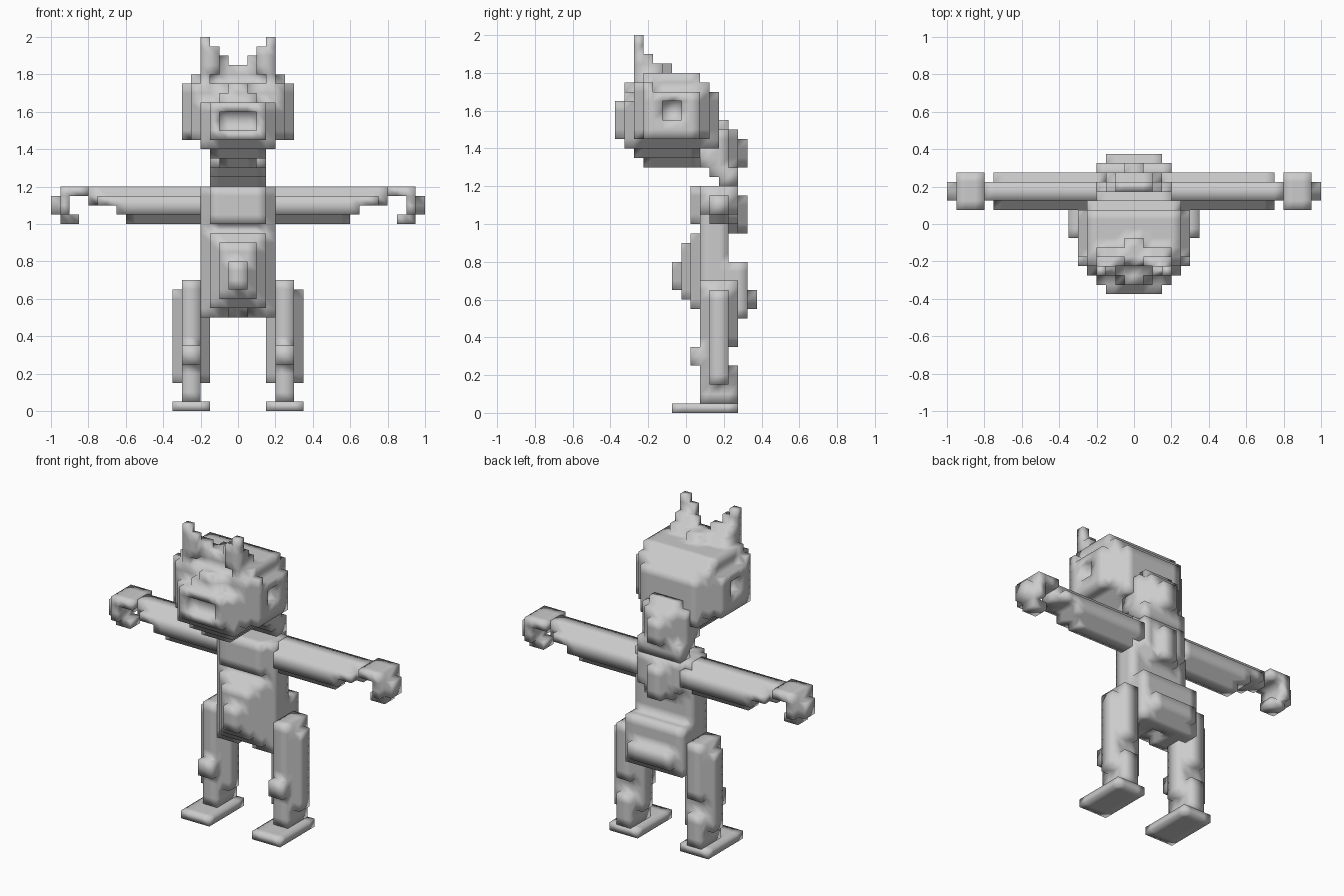
import bpy, bmesh

if "Cube" in bpy.data.objects:
    bpy.data.objects.remove(bpy.data.objects["Cube"])

U = 0.05  # block size
grey = bpy.data.materials.new("plain grey")
grey.diffuse_color = (0.6, 0.6, 0.6, 1)
grey.use_nodes = True
grey.node_tree.nodes["Principled BSDF"].inputs["Base Color"].default_value = grey.diffuse_color


def cells(boxes, mirror):
    """Cells filled by boxes (x0, x1, y0, y1, z0, z1), in block units."""
    out = set()
    for x0, x1, y0, y1, z0, z1 in boxes:
        for x in range(x0, x1):
            for y in range(y0, y1):
                for z in range(z0, z1):
                    out.add((x, y, z))
                    if mirror:
                        out.add((-1 - x, y, z))
    return out


def skin(name, solid):
    """Outer skin of a set of cells, flat areas merged."""
    bm = bmesh.new()
    verts = {}

    def vert(p):
        if p not in verts:
            verts[p] = bm.verts.new((p[0] * U, p[1] * U + U / 2, p[2] * U))
        return verts[p]

    for c in sorted(solid):
        for a in range(3):
            b, d = (a + 1) % 3, (a + 2) % 3
            for side in (0, 1):
                n = list(c)
                n[a] += 2 * side - 1
                if tuple(n) in solid:
                    continue
                quad = []
                for u, v in ((0, 0), (1, 0), (1, 1), (0, 1)):
                    p = list(c)
                    p[a] += side
                    p[b] += u
                    p[d] += v
                    quad.append(vert(tuple(p)))
                bm.faces.new(quad if side else quad[::-1])
    bmesh.ops.dissolve_limit(bm, angle_limit=0.02, verts=bm.verts[:], edges=bm.edges[:])
    for f in bm.faces:
        f.smooth = True
    me = bpy.data.meshes.new(name)
    bm.to_mesh(me)
    bm.free()
    me.materials.append(grey)
    bpy.context.collection.objects.link(bpy.data.objects.new(name, me))


def centred(name, boxes, carve=()):
    skin(name, cells(boxes, True) - cells(carve, True))


def pair(name, boxes):
    solid = cells(boxes, False)
    skin("left_" + name, solid)
    skin("right_" + name, {(-1 - x, y, z) for x, y, z in solid})


# Head with muzzle, ears and jaw; mouth and side sockets are carved in
centred("head", [
    (0, 4, -7, 3, 28, 29),       # underside
    (0, 4, -7, 3, 29, 33),       # face
    (0, 5, -6, 2, 29, 35),       # skull
    (0, 6, -5, 1, 29, 34),       # cheeks
    (5, 6, -5, -4, 34, 35),
    (0, 4, 1, 3, 29, 34),        # back of skull
    (0, 2, -7, -6, 33, 34),      # brow
    (0, 1, -7, -6, 34, 35),
    (0, 5, -5, 1, 35, 36),       # crown
    (0, 4, -5, -3, 36, 37),
    (0, 1, -3, -2, 36, 37),
    (0, 3, -8, -7, 29, 33),      # muzzle
    (3, 4, -6, -5, 35, 40),      # ears
    (2, 3, -6, -5, 36, 39),
    (1, 4, -5, -4, 37, 38),
    (0, 3, -6, 1, 27, 28),       # jaw
    (0, 2, -5, 1, 26, 27),
], carve=[(0, 2, -8, -7, 30, 32), (5, 6, -3, -1, 31, 33)])

# Neck
centred("neck", [
    (0, 3, 1, 3, 26, 28),
    (0, 3, 2, 4, 25, 30),
    (0, 3, 3, 5, 24, 26),
    (0, 2, 3, 4, 28, 31),
    (0, 2, 4, 5, 24, 30),
    (0, 1, 5, 6, 26, 29),
])

# Torso with stepped belly, shoulders and rump
centred("torso", [
    (0, 4, 1, 4, 11, 24),
    (0, 3, 0, 5, 20, 24),        # chest
    (0, 2, 4, 5, 19, 24),        # back
    (0, 1, 5, 6, 19, 23),
    (0, 3, 0, 1, 11, 19),        # belly
    (0, 2, -1, 0, 12, 18),
    (0, 1, -2, -1, 13, 16),
    (1, 4, 1, 5, 10, 11),        # rump
    (0, 4, 4, 6, 10, 16),
    (0, 3, 6, 7, 11, 13),
])

# Arms, deeper near the shoulder
pair("arm", [
    (3, 16, 2, 4, 22, 24),
    (3, 15, 1, 5, 22, 23),
    (3, 13, 1, 5, 21, 22),
    (3, 12, 2, 4, 20, 21),
])

# Curled hands
pair("hand", [
    (16, 19, 1, 5, 23, 24),
    (18, 19, 1, 5, 21, 23),
    (19, 20, 2, 4, 21, 23),
    (17, 19, 2, 4, 20, 21),
])

# Legs with side panels and knees
pair("leg", [
    (4, 6, 1, 4, 1, 14),
    (3, 7, 2, 4, 3, 13),
    (4, 6, 0, 1, 5, 7),          # knee
    (4, 6, 4, 5, 1, 5),          # heel
    (4, 6, 4, 5, 7, 14),         # thigh
])

# Feet
pair("foot", [(3, 7, -2, 5, 0, 1)])
